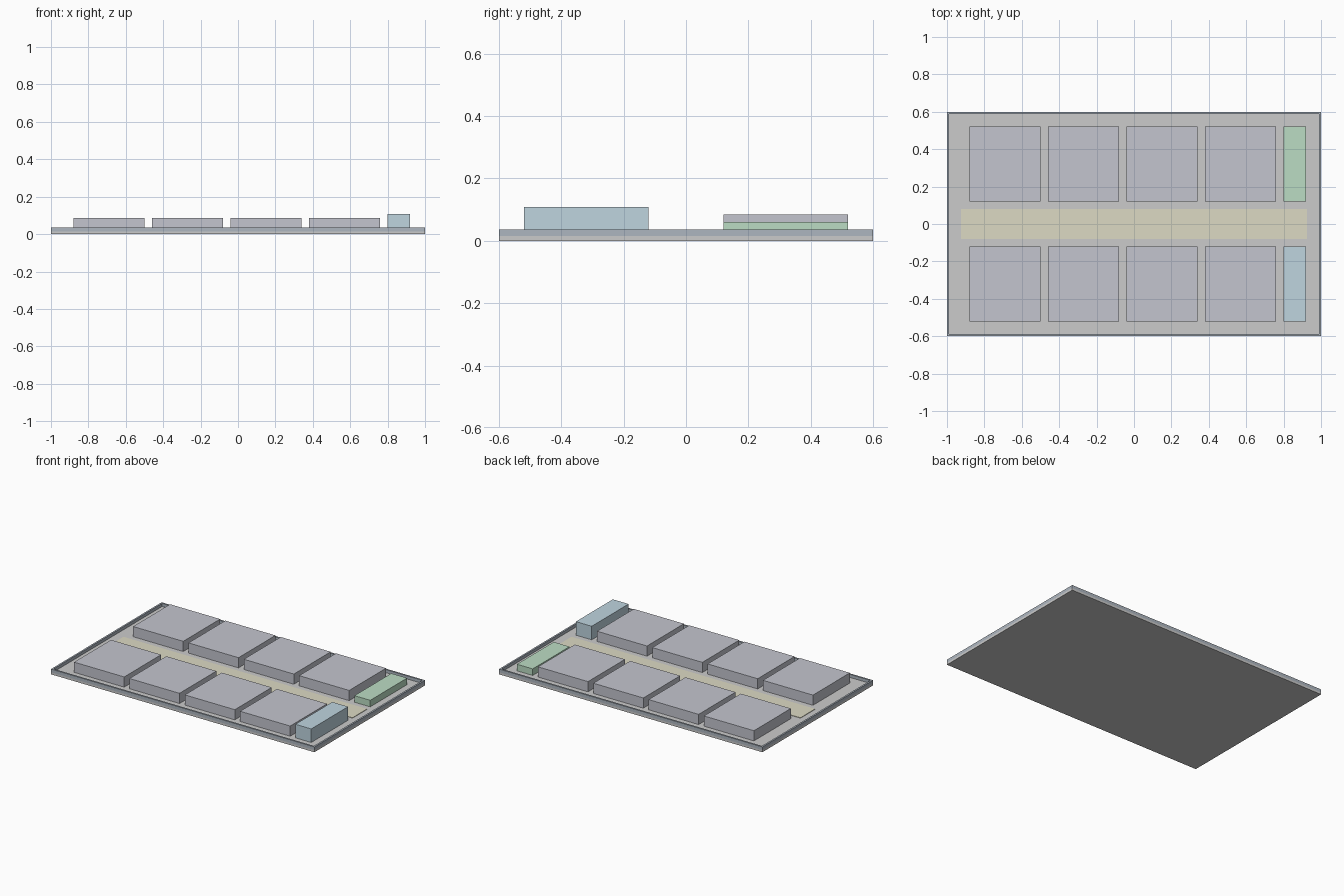
import bpy
import bmesh
from mathutils import Vector

if "Cube" in bpy.data.objects:
    bpy.data.objects.remove(bpy.data.objects["Cube"])


def paint(name, rgb):
    mat = bpy.data.materials.new(name)
    mat.diffuse_color = (*rgb, 1.0)
    mat.use_nodes = True
    mat.node_tree.nodes["Principled BSDF"].inputs["Base Color"].default_value = mat.diffuse_color
    return mat


def box(name, xs, ys, zs, mat=None):
    """Axis-aligned box from min/max pairs."""
    bm = bmesh.new()
    bmesh.ops.create_cube(bm, size=1)
    size = Vector([b - a for a, b in (xs, ys, zs)])
    mid = Vector([(a + b) / 2 for a, b in (xs, ys, zs)])
    bmesh.ops.scale(bm, vec=size, verts=bm.verts)
    bmesh.ops.translate(bm, vec=mid, verts=bm.verts)
    mesh = bpy.data.meshes.new(name)
    bm.to_mesh(mesh)
    bm.free()
    obj = bpy.data.objects.new(name, mesh)
    bpy.context.collection.objects.link(obj)
    if mat:
        mesh.materials.append(mat)
    return obj


slate = paint("slate", (0.42, 0.47, 0.53))
lavender = paint("lavender_grey", (0.55, 0.56, 0.62))
green = paint("pale_green", (0.50, 0.72, 0.55))
blue = paint("pale_blue", (0.52, 0.66, 0.74))
sand = paint("pale_sand", (0.72, 0.70, 0.55))

FLOOR, RIM_TOP, RIM = 0.015, 0.036, 0.012

# Floor slab and the low rim around it
box("floor_slab", (-1, 1), (-0.6, 0.6), (0, FLOOR))
for side, s in (("left", -1), ("right", 1)):
    xs = sorted((s, s * (1 - RIM)))
    box(f"rim_{side}", xs, (-0.6, 0.6), (FLOOR, RIM_TOP), slate)
for side, s in (("front", -1), ("back", 1)):
    ys = sorted((s * 0.6, s * (0.6 - RIM)))
    box(f"rim_{side}", (-1 + RIM, 1 - RIM), ys, (FLOOR, RIM_TOP), slate)

# Central aisle strip
box("aisle_strip", (-0.925, 0.925), (-0.08, 0.08), (FLOOR, FLOOR + 0.003), sand)

# Two rows of four blocks, mirrored across the aisle
for row, s in (("front", -1), ("back", 1)):
    ys = sorted((s * 0.12, s * 0.52))
    for i in range(4):
        x = -0.88 + 0.42 * i
        box(f"{row}_block_{i + 1}", (x, x + 0.38), ys, (FLOOR, 0.085), lavender)

# Narrow end units
box("tall_end_unit", (0.80, 0.92), (-0.52, -0.12), (FLOOR, 0.108), blue)
box("low_end_unit", (0.80, 0.92), (0.12, 0.52), (FLOOR, 0.06), green)
